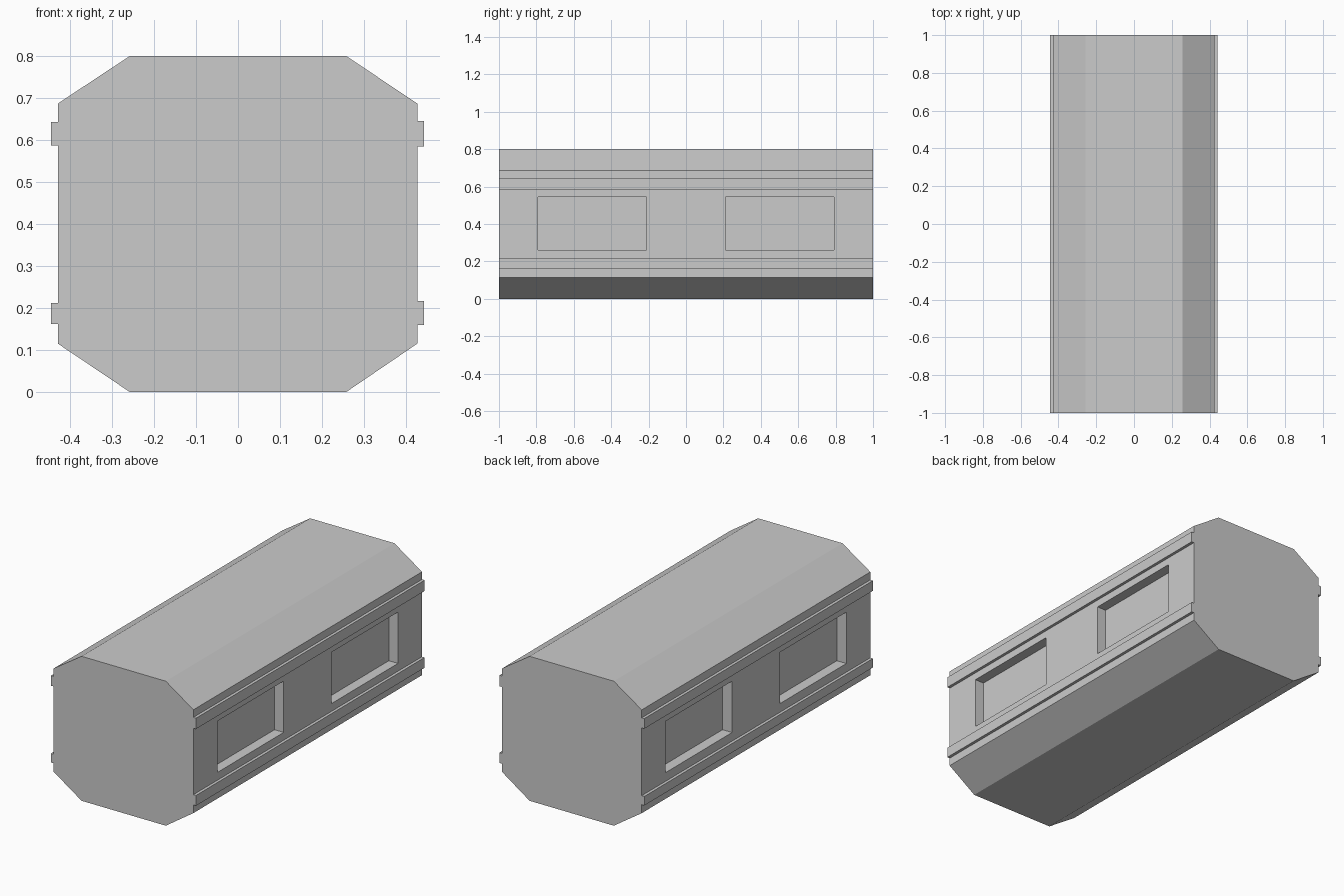
import bpy, bmesh
from mathutils import Matrix

if "Cube" in bpy.data.objects:
    bpy.data.objects.remove(bpy.data.objects["Cube"])


def make_object(name, bm):
    bmesh.ops.recalc_face_normals(bm, faces=bm.faces[:])
    mesh = bpy.data.meshes.new(name)
    bm.to_mesh(mesh)
    bm.free()
    obj = bpy.data.objects.new(name, mesh)
    bpy.context.collection.objects.link(obj)
    return obj


def side(wall, rail, low, high):
    """Half cross-section from bottom to top, with two rails."""
    s = 1 if wall > 0 else -1
    pts = [(s * 0.258, 0), (wall, 0.115)]
    for z0, z1 in (low, high):
        pts += [(wall, z0), (rail, z0), (rail, z1), (wall, z1)]
    return pts + [(wall, 0.687), (s * 0.258, 0.8)]


# Body: chamfered cross-section with side rails, extruded along y
right = side(0.427, 0.443, (0.16, 0.217), (0.585, 0.645))
left = side(-0.429, -0.445, (0.162, 0.212), (0.587, 0.643))
bm = bmesh.new()
face = bm.faces.new([bm.verts.new((x, -1, z)) for x, z in right + left[::-1]])
ext = bmesh.ops.extrude_face_region(bm, geom=[face])
bmesh.ops.translate(bm, vec=(0, 2, 0),
                    verts=[g for g in ext["geom"] if isinstance(g, bmesh.types.BMVert)])
body = make_object("body", bm)

# Window recesses: two on each long side
bm = bmesh.new()
for sx in (-1, 1):
    for y in (-0.5, 0.5):
        m = Matrix.Translation((sx * 0.471, y, 0.402)) @ Matrix.Diagonal((0.2, 0.58, 0.284, 1))
        bmesh.ops.create_cube(bm, size=1, matrix=m)
cutter = make_object("window_cutter", bm)
cutter.hide_render = True

mod = body.modifiers.new("windows", "BOOLEAN")
mod.operation = "DIFFERENCE"
mod.solver = "EXACT"
mod.object = cutter
bpy.context.view_layer.objects.active = body
body.select_set(True)
bpy.ops.object.modifier_apply(modifier=mod.name)
bpy.data.objects.remove(cutter)
